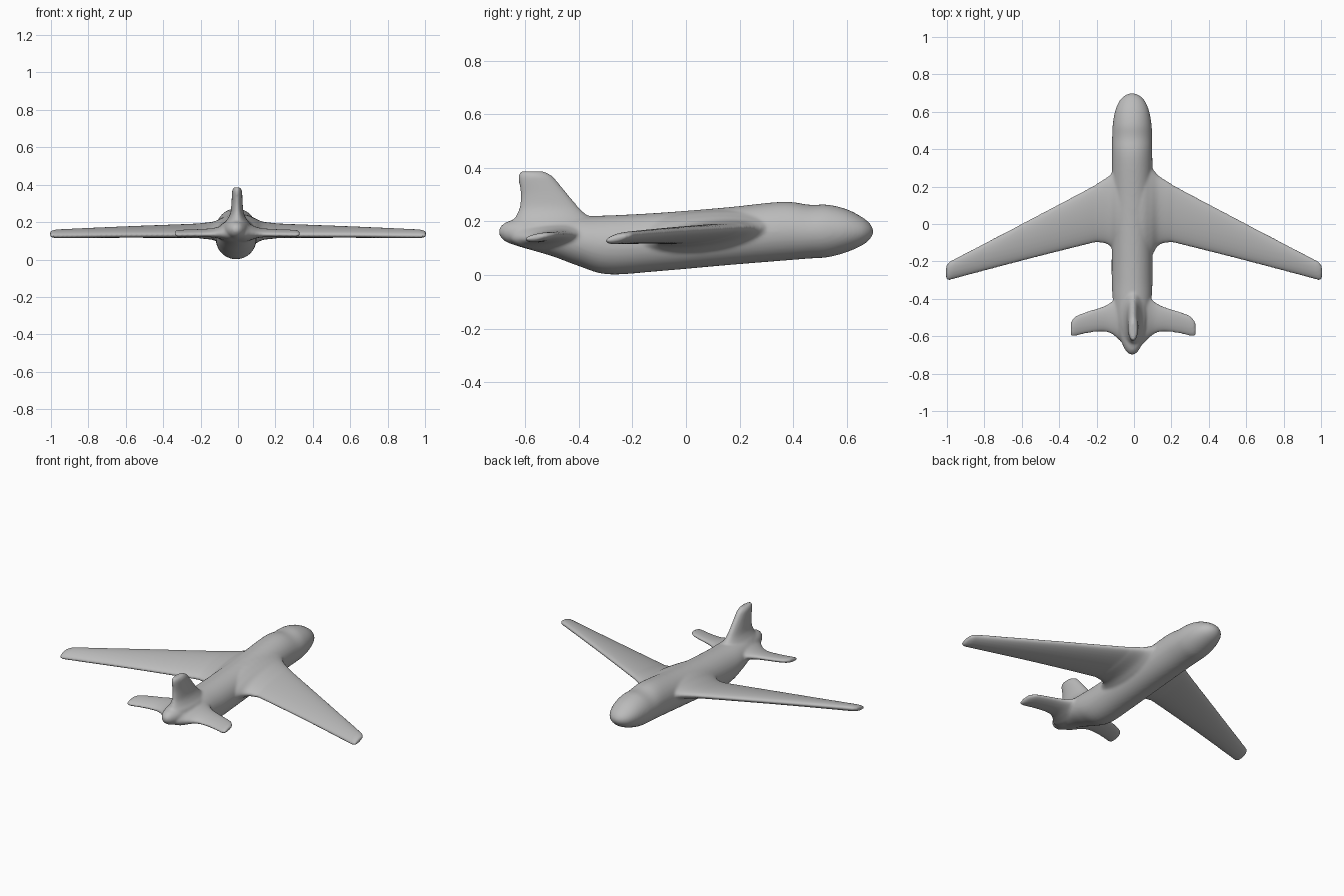
import bpy, bmesh, math
from mathutils import Vector

SIDES = 40      # points around each section
STEPS = 5       # interpolated sections between two given ones


def spline(rows):
    """Smoothly interpolate a list of number rows."""
    out = []
    for i in range(len(rows) - 1):
        p0, p1 = rows[max(i - 1, 0)], rows[i]
        p2, p3 = rows[i + 1], rows[min(i + 2, len(rows) - 1)]
        for s in range(STEPS):
            t = s / STEPS
            out.append([0.5 * (2 * b + (c - a) * t + (2 * a - 5 * b + 4 * c - d) * t ** 2
                               + (3 * b - a - 3 * c + d) * t ** 3)
                        for a, b, c, d in zip(p0, p1, p2, p3)])
    return out + [list(rows[-1])]


def loft(bm, rows, section):
    """Skin elliptical sections; section(row) gives centre and two half axes."""
    rings = []
    for row in spline(rows):
        c, u, v = (Vector(p) for p in section(row))
        rings.append([bm.verts.new(c + u * math.cos(a) + v * math.sin(a))
                      for a in (2 * math.pi * k / SIDES for k in range(SIDES))])
    faces = [bm.faces.new(rings[0]), bm.faces.new(rings[-1][::-1])]
    for r, q in zip(rings, rings[1:]):
        for k in range(SIDES):
            j = (k + 1) % SIDES
            faces.append(bm.faces.new((r[k], q[k], q[j], r[j])))
    bmesh.ops.recalc_face_normals(bm, faces=faces)


def body_section(r):            # y, bottom, top, half width
    y, zb, zt, w = r
    return (-0.01, y, (zb + zt) / 2), (w, 0, 0), (0, 0, (zt - zb) / 2)


def wing_section(r):            # x, rear y, front y, rear z, front z, thickness
    x, y0, y1, z0, z1, t = r
    return ((x, (y0 + y1) / 2, (z0 + z1) / 2),
            (0, (y1 - y0) / 2, (z1 - z0) / 2), (0, 0, t / 2))


def fin_section(r):             # z, rear y, front y, half thickness
    z, y0, y1, t = r
    return (-0.005, (y0 + y1) / 2, z), (0, (y1 - y0) / 2, 0), (t, 0, 0)


def full_span(half, centre):
    """Mirror the half rows about x = centre."""
    return [(2 * centre - r[0], *r[1:]) for r in reversed(half)] + half


bm = bmesh.new()

# Fuselage from tail to nose
loft(bm, [(-0.698, 0.15, 0.172, 0.012), (-0.675, 0.125, 0.195, 0.036),
          (-0.62, 0.105, 0.21, 0.06), (-0.5, 0.07, 0.218, 0.088),
          (-0.4, 0.033, 0.22, 0.104), (-0.29, 0.002, 0.222, 0.109),
          (-0.1, 0.014, 0.232, 0.109), (0.15, 0.036, 0.252, 0.109),
          (0.36, 0.053, 0.273, 0.108), (0.46, 0.061, 0.262, 0.107),
          (0.53, 0.066, 0.262, 0.104), (0.6, 0.085, 0.245, 0.092),
          (0.655, 0.109, 0.217, 0.07), (0.685, 0.132, 0.193, 0.042),
          (0.699, 0.155, 0.17, 0.012)], body_section)

# Swept main wing with flared roots
wing = [(0.04, -0.24, 0.38, 0.13, 0.175, 0.17), (0.09, -0.18, 0.31, 0.13, 0.175, 0.13),
        (0.13, -0.117, 0.262, 0.13, 0.177, 0.088), (0.19, -0.099, 0.222, 0.13, 0.177, 0.07),
        (0.25, -0.11, 0.187, 0.131, 0.175, 0.062), (0.6, -0.198, 0.002, 0.13, 0.164, 0.051),
        (0.94, -0.288, -0.176, 0.126, 0.151, 0.041), (0.985, -0.301, -0.199, 0.126, 0.148, 0.035),
        (1.006, -0.296, -0.225, 0.128, 0.145, 0.022)]
loft(bm, full_span(wing, 0.0), wing_section)

# Tailplane with flared roots
tail = [(0.03, -0.655, -0.33, 0.14, 0.155, 0.11), (0.07, -0.62, -0.375, 0.137, 0.153, 0.08),
        (0.11, -0.588, -0.415, 0.135, 0.152, 0.052), (0.16, -0.575, -0.442, 0.133, 0.152, 0.04),
        (0.24, -0.585, -0.467, 0.132, 0.151, 0.034), (0.295, -0.598, -0.488, 0.131, 0.15, 0.032),
        (0.318, -0.602, -0.508, 0.132, 0.148, 0.028), (0.329, -0.598, -0.525, 0.134, 0.146, 0.018)]
loft(bm, full_span(tail, -0.005), wing_section)

# Upright fin with flared base
loft(bm, [(0.13, -0.665, -0.3, 0.085), (0.19, -0.652, -0.33, 0.07), (0.215, -0.638, -0.36, 0.052),
          (0.25, -0.622, -0.398, 0.036), (0.3, -0.617, -0.44, 0.03), (0.345, -0.624, -0.477, 0.028),
          (0.37, -0.626, -0.5, 0.026), (0.386, -0.618, -0.528, 0.016)], fin_section)

mesh = bpy.data.meshes.new("airframe")
bm.to_mesh(mesh)
bm.free()
airframe = bpy.data.objects.new("airframe", mesh)
bpy.context.collection.objects.link(airframe)

grey = bpy.data.materials.new("plain grey")
grey.diffuse_color = (0.5, 0.5, 0.5, 1)
mesh.materials.append(grey)

# Fuse the parts into one skin and soften the joints
fuse = airframe.modifiers.new("fuse", 'REMESH')
fuse.mode = 'VOXEL'
fuse.voxel_size = 0.007
fuse.use_smooth_shade = True
soften = airframe.modifiers.new("soften", 'SMOOTH')
soften.factor = 0.5
soften.iterations = 8
